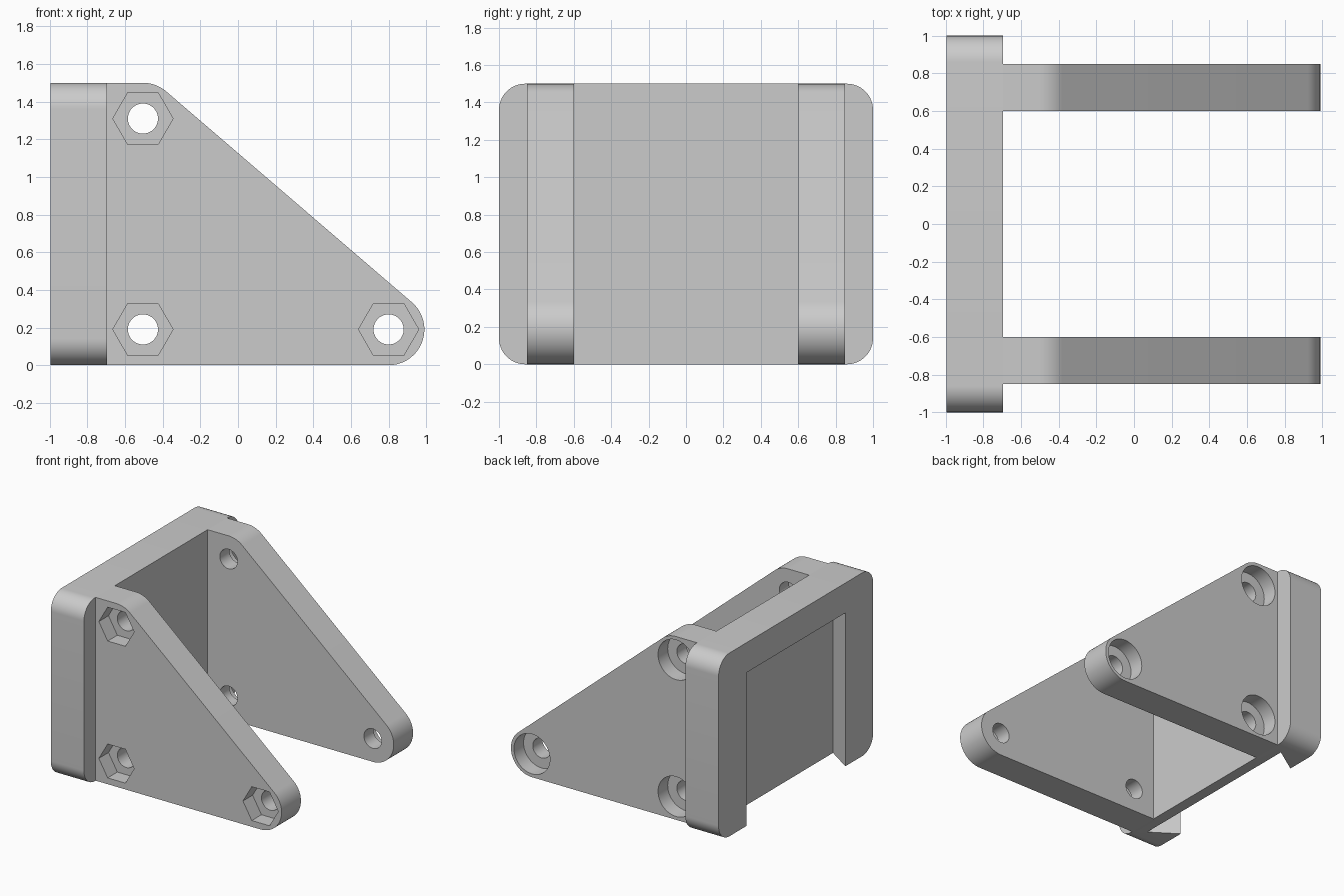
import bpy, bmesh, math
from mathutils import Vector

cube = bpy.data.objects.get("Cube")
if cube:
    bpy.data.objects.remove(cube)

grey = bpy.data.materials.new("matte_grey")
grey.use_nodes = True
colour = (0.6, 0.6, 0.6, 1)
grey.diffuse_color = colour
grey.node_tree.nodes["Principled BSDF"].inputs["Base Color"].default_value = colour

BACK, FACE = -0.995, -0.695      # plate faces along x
HEIGHT = 1.5
INNER, OUTER = 0.6, 0.85         # arm faces along y
TIP_R = 0.19
BOLTS = [(-0.505, 1.31), (-0.505, 0.19), (0.8, 0.19)]


def prism(name, outline, place, lo, hi):
    """Extrude a 2D outline; place(u, v, w) maps it into space."""
    bm = bmesh.new()
    base = bm.faces.new([bm.verts.new(place(u, v, lo)) for u, v in outline])
    shift = Vector(place(0, 0, hi)) - Vector(place(0, 0, lo))
    grown = bmesh.ops.extrude_face_region(bm, geom=[base], use_keep_orig=True)
    moved = [g for g in grown["geom"] if isinstance(g, bmesh.types.BMVert)]
    bmesh.ops.translate(bm, verts=moved, vec=shift)
    bmesh.ops.recalc_face_normals(bm, faces=bm.faces)
    mesh = bpy.data.meshes.new(name)
    bm.to_mesh(mesh)
    bm.free()
    mesh.materials.append(grey)
    obj = bpy.data.objects.new(name, mesh)
    bpy.context.collection.objects.link(obj)
    return obj


def arc(cx, cy, r, start, end, steps=16):
    angles = [math.radians(start + (end - start) * i / steps) for i in range(steps + 1)]
    return [(cx + r * math.cos(a), cy + r * math.sin(a)) for a in angles]


def ring(centre, r, sides):
    return arc(*centre, r, 0, 360, sides)[:-1]


def activate(obj):
    bpy.ops.object.select_all(action='DESELECT')
    obj.select_set(True)
    bpy.context.view_layer.objects.active = obj


def cut(obj, cutter):
    mod = obj.modifiers.new("cut", 'BOOLEAN')
    mod.operation, mod.solver, mod.object = 'DIFFERENCE', 'EXACT', cutter
    activate(obj)
    bpy.ops.object.modifier_apply(modifier=mod.name)
    bpy.data.objects.remove(cutter)


def smooth(obj):
    activate(obj)
    bpy.ops.object.shade_smooth_by_angle(angle=math.radians(30))


def along_x(u, v, w):
    return (w, u, v)


def along_y(u, v, w):
    return (u, w, v)


def along_z(u, v, w):
    return (u, v, w)


# Mounting plate with four rounded corners
r = 0.14
outline = []
for i, (cy, cz) in enumerate([(1 - r, HEIGHT - r), (r - 1, HEIGHT - r), (r - 1, r), (1 - r, r)]):
    outline += arc(cy, cz, r, 90 * i, 90 * i + 90)
plate = prism("mounting_plate", outline, along_x, BACK, FACE)

# Dovetail slot in the back, open at the bottom
mouth, floor, depth, over = 0.64, 0.78, 0.21, 0.1
flare = (floor - mouth) / depth * over
slot = [(BACK - over, flare - mouth), (BACK + depth, -floor),
        (BACK + depth, floor), (BACK - over, mouth - flare)]
cut(plate, prism("slot_cutter", slot, along_z, -0.1, 1.255))
smooth(plate)

# Triangular side arms with rounded upper corner and tip
top, _, tip = BOLTS
slope = math.degrees(math.atan2(top[0] - tip[0], tip[1] - top[1])) + 180
normal = math.degrees(math.atan2(tip[0] - top[0], top[1] - tip[1]))
arm_outline = ([(FACE, 0)] + arc(*tip, TIP_R, -90, normal, 32)
               + arc(*top, TIP_R, normal, 90) + [(FACE, HEIGHT)])

# The front arm takes hexagonal nuts, the back arm round bolt heads
for name, side, sides, radius in (("front_arm", -1, 6, 0.16), ("back_arm", 1, 48, 0.163)):
    arm = prism(name, arm_outline, along_y, side * INNER, side * OUTER)
    for bolt in BOLTS:
        cut(arm, prism("hole_cutter", ring(bolt, 0.08, 40), along_y,
                       side * (INNER - 0.1), side * (OUTER + 0.1)))
        cut(arm, prism("pocket_cutter", ring(bolt, radius, sides), along_y,
                       side * (OUTER - 0.125), side * (OUTER + 0.1)))
    smooth(arm)
